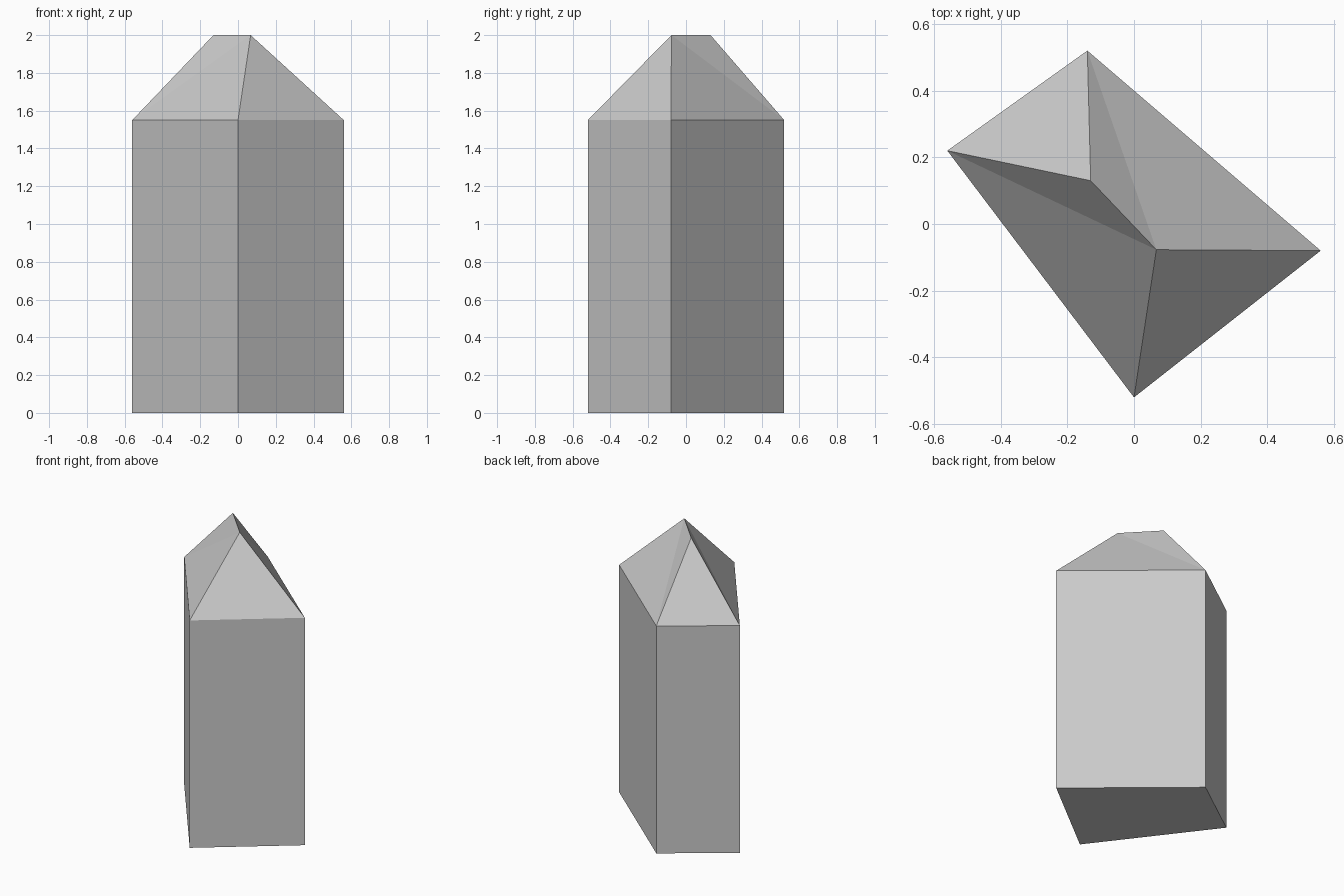
import bpy

if "Cube" in bpy.data.objects:
    bpy.data.objects.remove(bpy.data.objects["Cube"])

EAVE, TOP = 1.55, 2.0
# Footprint corners, counter-clockwise: left, front, right, back
plan = [(-0.56, 0.22), (0.0, -0.52), (0.56, -0.08), (-0.14, 0.52)]
# Ridge ends: back-left, front-right
ridge = [(-0.13, 0.13), (0.067, -0.077)]


def ring(points, z):
    return [(x, y, z) for x, y in points]


def make_part(name, verts, faces):
    mesh = bpy.data.meshes.new(name)
    mesh.from_pydata(verts, [], faces)
    mesh.update()
    obj = bpy.data.objects.new(name, mesh)
    bpy.context.collection.objects.link(obj)
    return obj


# Walls with floor, open under the roof
n = len(plan)
sides = [(i, (i + 1) % n, (i + 1) % n + n, i + n) for i in range(n)]
make_part("walls", ring(plan, 0) + ring(plan, EAVE), sides + [(3, 2, 1, 0)])

# Skewed hip roof: two folded slopes and two triangular hip ends
make_part("hip_roof", ring(plan, EAVE) + ring(ridge, TOP), [
    (0, 1, 5), (0, 5, 4),   # front-left slope
    (1, 2, 5),              # front-right hip
    (2, 3, 5), (3, 4, 5),   # back-right slope
    (3, 0, 4),              # back-left hip
])
